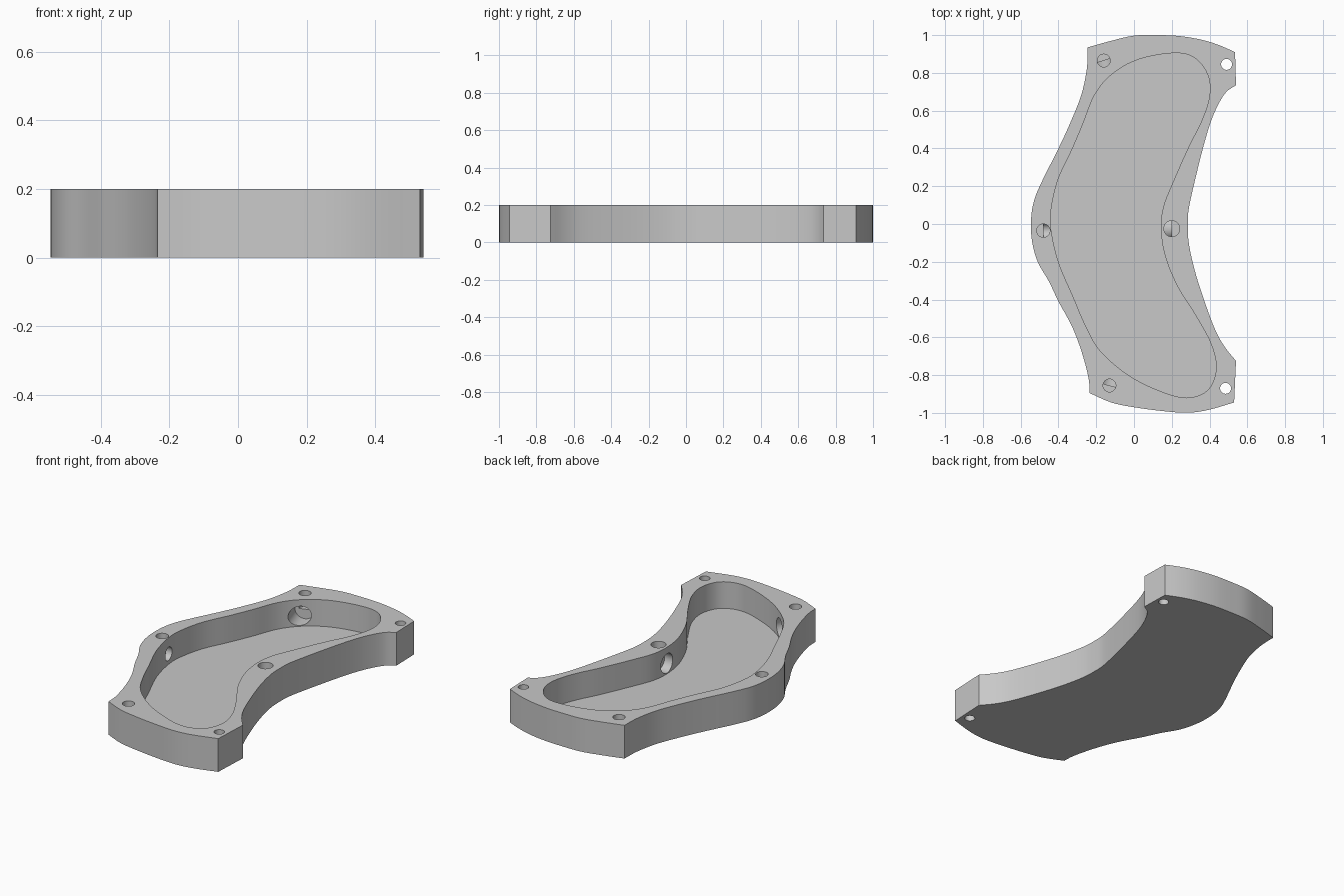
import bpy
import bmesh
import math
from mathutils import Vector

if "Cube" in bpy.data.objects:
    bpy.data.objects.remove(bpy.data.objects["Cube"], do_unlink=True)

HEIGHT = 0.2
FLOOR = 0.04

# Single flat grey
grey = bpy.data.materials.new("plain grey")
grey.use_nodes = True
colour = (0.58, 0.58, 0.58, 1)
grey.diffuse_color = colour
grey.node_tree.nodes["Principled BSDF"].inputs["Base Color"].default_value = colour


def smooth_path(points, closed=False, steps=5):
    """Sample a Catmull-Rom curve through the points; open paths omit the last point."""
    pts = [Vector(p) for p in points]
    count = len(pts)
    result = []
    for i in range(count if closed else count - 1):
        if closed:
            a, b, c, d = (pts[(i + k) % count] for k in (-1, 0, 1, 2))
        else:
            b, c = pts[i], pts[i + 1]
            a = pts[i - 1] if i > 0 else b * 2 - c
            d = pts[i + 2] if i + 2 < count else c * 2 - b
        for s in range(steps):
            t = s / steps
            result.append(0.5 * (2 * b + (c - a) * t
                                 + (2 * a - 5 * b + 4 * c - d) * t ** 2
                                 + (3 * b - a - 3 * c + d) * t ** 3))
    return result


def new_object(name, bm):
    bmesh.ops.recalc_face_normals(bm, faces=bm.faces)
    mesh = bpy.data.meshes.new(name)
    bm.to_mesh(mesh)
    bm.free()
    mesh.materials.append(grey)
    obj = bpy.data.objects.new(name, mesh)
    bpy.context.collection.objects.link(obj)
    return obj


def extrude_outline(name, outline, bottom, top):
    bm = bmesh.new()
    face = bm.faces.new([bm.verts.new((p.x, p.y, bottom)) for p in outline])
    extruded = bmesh.ops.extrude_face_region(bm, geom=[face])["geom"]
    moved = [v for v in extruded if isinstance(v, bmesh.types.BMVert)]
    bmesh.ops.translate(bm, verts=moved, vec=(0, 0, top - bottom))
    return new_object(name, bm)


def cylinder(name, start, end, radius):
    start, end = Vector(start), Vector(end)
    axis = end - start
    bm = bmesh.new()
    bmesh.ops.create_cone(bm, cap_ends=True, segments=32, radius1=radius,
                          radius2=radius, depth=axis.length)
    obj = new_object(name, bm)
    obj.rotation_mode = "QUATERNION"
    obj.rotation_quaternion = axis.to_track_quat("Z", "Y")
    obj.location = (start + end) / 2
    return obj


# Outer outline: curved edges that meet at sharp corners
back_edge = [(-0.245, 0.935), (-0.12, 0.97), (0, 0.997), (0.12, 1),
             (0.24, 0.995), (0.36, 0.975), (0.45, 0.947), (0.535, 0.91)]
back_tab = [(0.535, 0.91), (0.54, 0.735)]
hollow_edge = [(0.54, 0.735), (0.49, 0.7), (0.45, 0.64), (0.41, 0.55),
               (0.37, 0.42), (0.32, 0.22), (0.29, 0.08), (0.285, 0),
               (0.29, -0.1), (0.32, -0.24), (0.37, -0.4), (0.43, -0.56),
               (0.48, -0.65), (0.54, -0.725)]
front_tab = [(0.54, -0.725), (0.53, -0.945)]
front_edge = [(0.53, -0.945), (0.39, -0.985), (0.28, -0.999), (0.15, -0.99),
              (0, -0.97), (-0.12, -0.945), (-0.235, -0.895)]
bulging_edge = [(-0.235, -0.895), (-0.24, -0.82), (-0.27, -0.7), (-0.31, -0.585),
                (-0.35, -0.5), (-0.4, -0.41), (-0.45, -0.305), (-0.51, -0.2),
                (-0.54, -0.09), (-0.545, 0.02), (-0.53, 0.12), (-0.49, 0.22),
                (-0.4, 0.4), (-0.34, 0.53), (-0.28, 0.68), (-0.25, 0.82),
                (-0.245, 0.935)]
outline = []
for edge in (back_edge, back_tab, hollow_edge, front_tab, front_edge, bulging_edge):
    outline += smooth_path(edge, steps=1 if len(edge) == 2 else 5)
body = extrude_outline("tray_body", outline, 0, HEIGHT)

# Kidney-shaped pocket
pocket = [(0.21, 0.905), (0.32, 0.88), (0.39, 0.79), (0.4, 0.68), (0.36, 0.55),
          (0.29, 0.41), (0.21, 0.23), (0.155, 0.09), (0.143, -0.03),
          (0.165, -0.17), (0.23, -0.33), (0.33, -0.49), (0.41, -0.64),
          (0.435, -0.77), (0.39, -0.88), (0.28, -0.92), (0.14, -0.885),
          (-0.03, -0.8), (-0.18, -0.67), (-0.26, -0.53), (-0.32, -0.39),
          (-0.4, -0.2), (-0.44, -0.02), (-0.435, 0.1), (-0.4, 0.24),
          (-0.33, 0.39), (-0.27, 0.53), (-0.21, 0.68), (-0.12, 0.79), (0.02, 0.87)]
cutters = [extrude_outline("pocket_cutter", smooth_path(pocket, closed=True),
                           FLOOR, HEIGHT + 0.1)]

# Through holes in the two tabs
for x, y in ((0.49, 0.845), (0.485, -0.87)):
    cutters.append(cylinder("tab_hole_cutter", (x, y, -0.1), (x, y, HEIGHT + 0.1), 0.029))

# Blind rim holes, each joined to the pocket by a level passage
MIDDLE = 0.103
rim_holes = [  # centre, hole radius, passage direction, passage radius, length
    ((-0.16, 0.865), 0.034, (0.3, -0.95), 0.058, 0.18),
    ((-0.13, -0.855), 0.034, (0.25, 0.97), 0.058, 0.18),
    ((-0.48, -0.035), 0.035, (1, 0), 0.04, 0.12),
    ((0.2, -0.025), 0.042, (-1, 0), 0.058, 0.14),
]
for (x, y), radius, direction, passage_radius, length in rim_holes:
    start = Vector((x, y, MIDDLE))
    end = start + Vector((*direction, 0)).normalized() * length
    cutters.append(cylinder("rim_hole_cutter", start, (x, y, HEIGHT + 0.1), radius))
    cutters.append(cylinder("passage_cutter", start, end, passage_radius))

# Cut everything out of the body, then discard the cutters
for cutter in cutters:
    cutter.hide_render = True
    cut = body.modifiers.new(cutter.name, "BOOLEAN")
    cut.operation = "DIFFERENCE"
    cut.solver = "EXACT"
    cut.object = cutter
bpy.context.view_layer.update()
evaluated = body.evaluated_get(bpy.context.evaluated_depsgraph_get())
finished = bpy.data.meshes.new_from_object(evaluated)
body.modifiers.clear()
body.data = finished
finished.materials.clear()
finished.materials.append(grey)
for cutter in cutters:
    bpy.data.objects.remove(cutter, do_unlink=True)

# Smooth walls with crisp rims
bpy.ops.object.select_all(action="DESELECT")
body.select_set(True)
bpy.context.view_layer.objects.active = body
bpy.ops.object.shade_smooth_by_angle(angle=math.radians(30))
